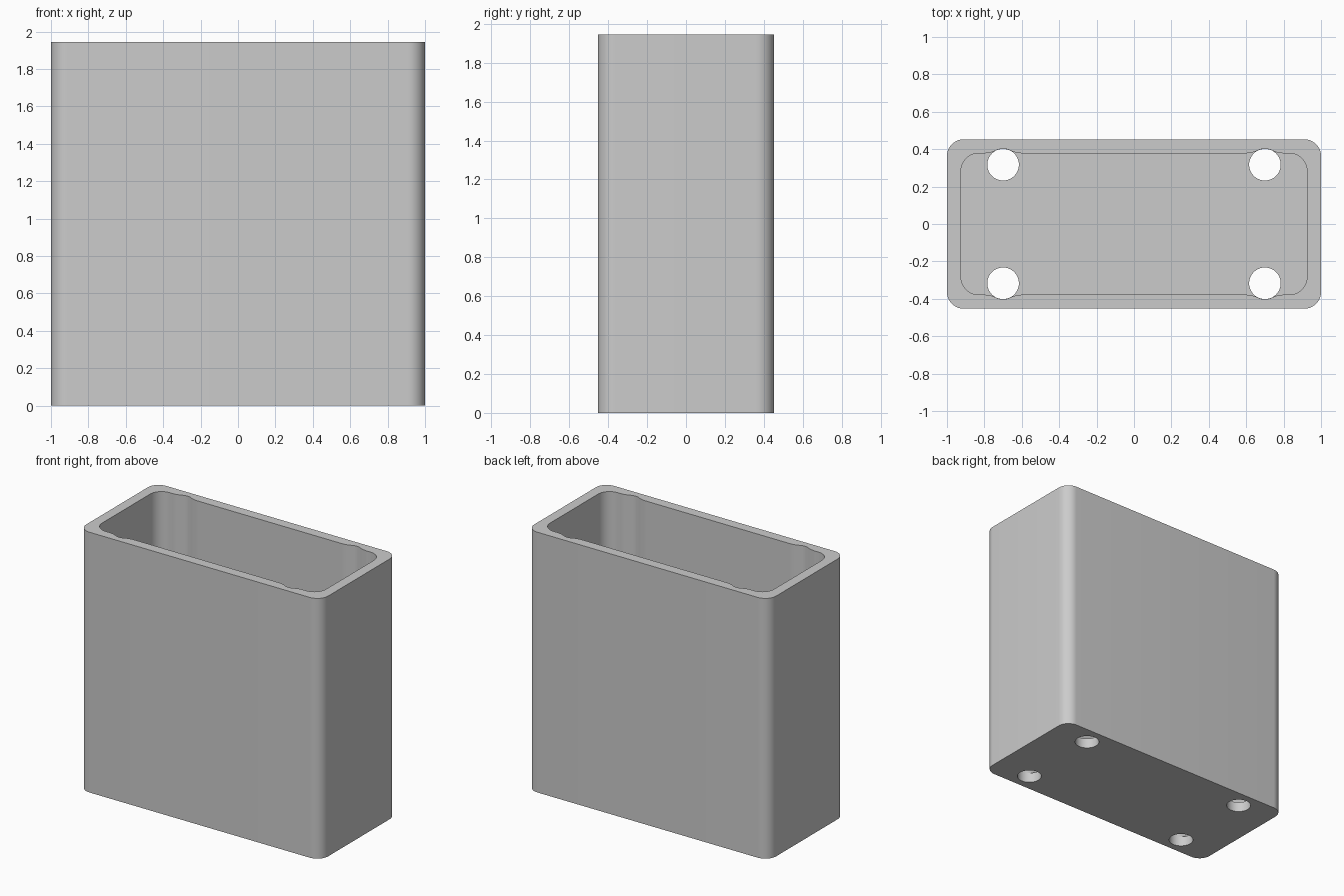
import bpy, bmesh, math
from math import pi, sin, cos

cube = bpy.data.objects.get("Cube")
if cube:
    bpy.data.objects.remove(cube, do_unlink=True)

HEIGHT, FLOOR = 1.945, 0.075
HALF_X, HALF_Y, WALL = 1.0, 0.453, 0.075
HOLE_X, HOLE_Y, HOLE_R = 0.70, 0.317, 0.085
BLEND_R = 0.15          # rounding between each groove and the wall

grey = bpy.data.materials.new("plain grey")
grey.use_nodes = True
grey.diffuse_color = (0.6, 0.6, 0.6, 1)
grey.node_tree.nodes["Principled BSDF"].inputs["Base Color"].default_value = (0.6, 0.6, 0.6, 1)


def arc(cx, cy, r, a0, a1, n):
    return [(cx + r * cos(a0 + (a1 - a0) * i / n),
             cy + r * sin(a0 + (a1 - a0) * i / n)) for i in range(n + 1)]


def prism(name, outline, z0, z1):
    bm = bmesh.new()
    base = bm.faces.new([bm.verts.new((x, y, z0)) for x, y in outline])
    top = bmesh.ops.extrude_face_region(bm, geom=[base])["geom"]
    bmesh.ops.translate(bm, vec=(0, 0, z1 - z0),
                        verts=[v for v in top if isinstance(v, bmesh.types.BMVert)])
    bmesh.ops.recalc_face_normals(bm, faces=bm.faces)
    mesh = bpy.data.meshes.new(name)
    bm.to_mesh(mesh)
    bm.free()
    mesh.materials.append(grey)
    obj = bpy.data.objects.new(name, mesh)
    bpy.context.collection.objects.link(obj)
    return obj


def groove(cx, wall_y):
    """Shallow wall groove around a hole, from right to left."""
    dy = wall_y + BLEND_R - HOLE_Y
    dx = math.sqrt((HOLE_R + BLEND_R) ** 2 - dy ** 2)
    a = math.atan2(dy, dx)
    right = arc(cx + dx, wall_y + BLEND_R, BLEND_R, -pi / 2, a - pi, 8)
    crown = arc(cx, HOLE_Y, HOLE_R, a, pi - a, 12)
    left = arc(cx - dx, wall_y + BLEND_R, BLEND_R, -a, -pi / 2, 8)
    return right + crown[1:-1] + left


def rounded_outline(hx, hy, r, grooved=False):
    """Half outline along +y, repeated by a half turn."""
    half = arc(hx - r, hy - r, r, 0, pi / 2, 12)
    if grooved:
        half += groove(HOLE_X, hy) + groove(-HOLE_X, hy)
    half += arc(-hx + r, hy - r, r, pi / 2, pi, 12)
    return half + [(-x, -y) for x, y in half]


# Open box: outer block, grooved cavity and four floor holes
box = prism("box", rounded_outline(HALF_X, HALF_Y, 0.09), 0, HEIGHT)
cutters = [prism("cavity_cutter",
                 rounded_outline(HALF_X - WALL, HALF_Y - WALL, 0.095, True),
                 FLOOR, HEIGHT + 0.2)]
for sx in (-1, 1):
    for sy in (-1, 1):
        ring = arc(sx * HOLE_X, sy * HOLE_Y, HOLE_R - 0.0005, 0, 2 * pi, 48)[:-1]
        cutters.append(prism("hole_cutter", ring, -0.1, FLOOR + 0.05))

bpy.context.view_layer.objects.active = box
for cutter in cutters:
    cutter.hide_render = True
    mod = box.modifiers.new("cut", "BOOLEAN")
    mod.operation, mod.solver, mod.object = "DIFFERENCE", "EXACT", cutter
    bpy.ops.object.modifier_apply(modifier=mod.name)
    bpy.data.objects.remove(cutter, do_unlink=True)

# Smooth rounded walls with crisp rims
bpy.ops.object.select_all(action="DESELECT")
box.select_set(True)
bpy.ops.object.shade_smooth_by_angle(angle=math.radians(30))
